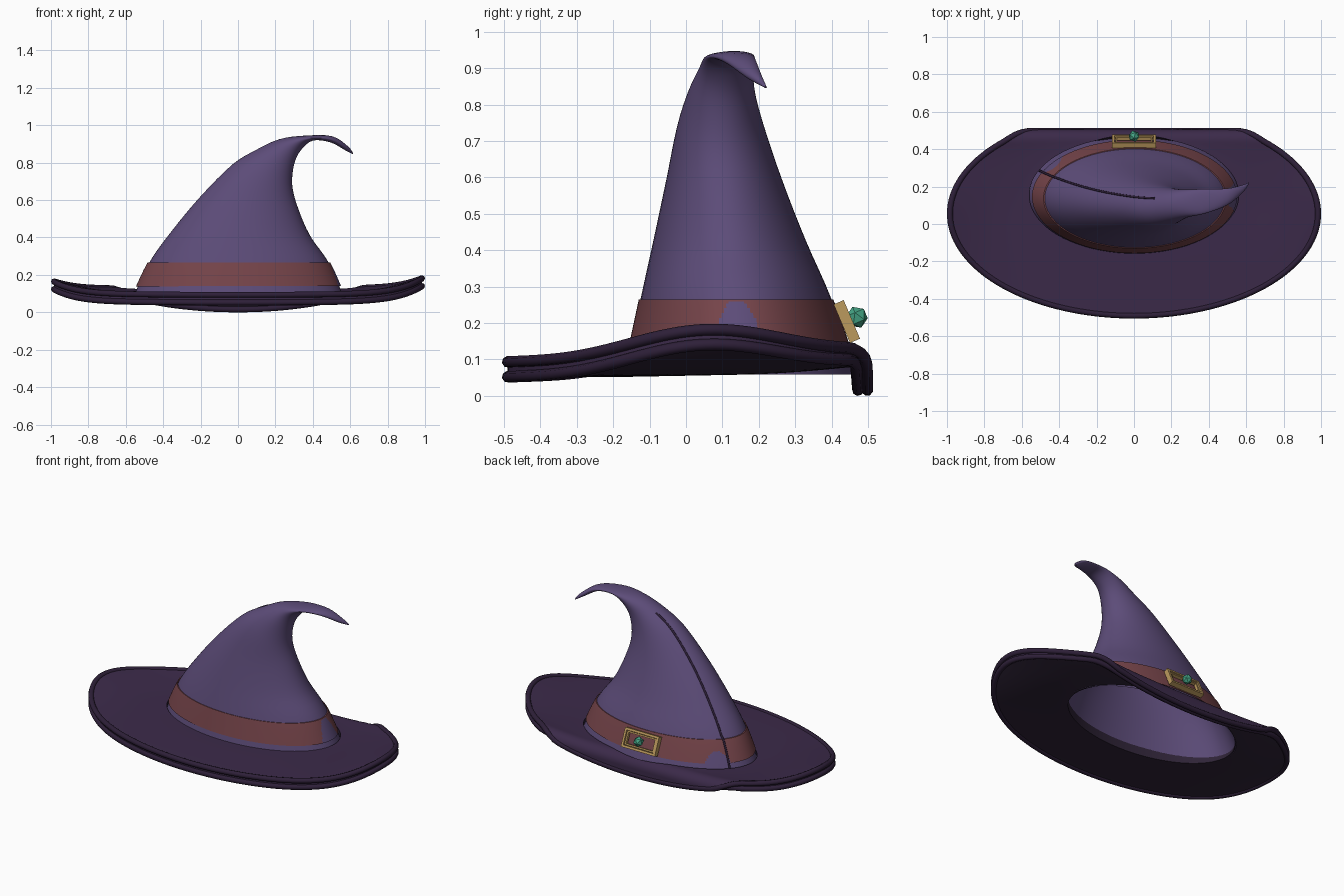
import bpy, bmesh
from math import sin, cos, pi, sqrt
from mathutils import Vector, Matrix

cube = bpy.data.objects.get("Cube")
if cube:
    bpy.data.objects.remove(cube)


def material(name, *rgb):
    m = bpy.data.materials.new(name)
    m.use_nodes = True
    m.diffuse_color = (*rgb, 1)
    m.node_tree.nodes["Principled BSDF"].inputs["Base Color"].default_value = (*rgb, 1)
    return m


PURPLE = material("crown purple", .108, .072, .19)
BRIM = material("brim dark purple", .044, .023, .067)
UNDER = material("underside deep purple", .028, .017, .038)
TRIM = material("trim dark purple", .027, .014, .04)
RED = material("band red brown", .18, .058, .068)
GOLD = material("buckle gold", .5, .32, .11)
GREEN = material("gem green", .06, .38, .24)


def finish(name, bm, mats, smooth=True):
    me = bpy.data.meshes.new(name)
    bm.to_mesh(me)
    bm.free()
    ob = bpy.data.objects.new(name, me)
    bpy.context.collection.objects.link(ob)
    for m in mats:
        me.materials.append(m)
    if smooth:
        bpy.ops.object.select_all(action='DESELECT')
        ob.select_set(True)
        bpy.context.view_layer.objects.active = ob
        bpy.ops.object.shade_smooth_by_angle(angle=.7)


def loft(name, rings, mats, rule=None, cap_end=False, wrap=False):
    """Skin closed rings of points; rule(row, column) picks the material."""
    bm = bmesh.new()
    rows = [[bm.verts.new(p) for p in ring] for ring in rings]
    n = len(rows[0])
    for i in range(len(rows) if wrap else len(rows) - 1):
        a, b = rows[i], rows[(i + 1) % len(rows)]
        for j in range(n):
            k = (j + 1) % n
            f = bm.faces.new((a[j], a[k], b[k], b[j]))
            f.material_index = rule(i, j) if rule else 0
    if cap_end:
        bm.faces.new(rows[-1])
    bmesh.ops.recalc_face_normals(bm, faces=bm.faces)
    finish(name, bm, mats)


def tube(name, pts, radius, mat, cyclic=False):
    cu = bpy.data.curves.new(name, 'CURVE')
    cu.dimensions = '3D'
    cu.bevel_depth = radius
    cu.bevel_resolution = 2
    cu.use_fill_caps = True
    sp = cu.splines.new('POLY')
    sp.points.add(len(pts) - 1)
    for q, p in zip(sp.points, pts):
        q.co = (*p, 1)
    sp.use_cyclic_u = cyclic
    cu.materials.append(mat)
    bpy.context.collection.objects.link(bpy.data.objects.new(name, cu))


# Crown sections: left x, z, right x, z, front y, back y
SECTIONS = [Vector(s) for s in (
    (-.57, .058, .575, .058, -.168, .472),
    (-.475, .265, .485, .265, -.125, .4),
    (-.35, .44, .385, .41, -.09, .33),
    (-.2, .62, .32, .56, -.055, .265),
    (-.03, .79, .29, .68, -.025, .215),
    (.1, .87, .3, .79, .005, .19),
    (.22, .925, .335, .865, .035, .185),
    (.35, .944, .4, .918, .055, .187),
    (.5, .942, .495, .908, .1, .19),
    (.585, .89, .57, .868, .165, .208),
    (.616, .85, .612, .846, .215, .222))]


def section(v):
    i = min(int(v), len(SECTIONS) - 2)
    t = v - i
    p = [SECTIONS[max(0, min(len(SECTIONS) - 1, i + k))] for k in (-1, 0, 1, 2)]
    m0, m1 = (p[2] - p[0]) / 2, (p[3] - p[1]) / 2
    t2, t3 = t * t, t ** 3
    return ((2 * t3 - 3 * t2 + 1) * p[1] + (t3 - 2 * t2 + t) * m0
            + (3 * t2 - 2 * t3) * p[2] + (t3 - t2) * m1)


def crown_point(v, a, scale=1):
    lx, lz, rx, rz, y0, y1 = section(v)
    c, s = cos(a) * scale, sin(a) * scale
    return Vector(((lx + rx) / 2 + (rx - lx) / 2 * c, (y0 + y1) / 2 + (y1 - y0) / 2 * s,
                   (lz + rz) / 2 + (rz - lz) / 2 * c))


def angles(n):
    return [2 * pi * j / n for j in range(n)]


STEPS = 4
loft("crown", [[crown_point(i / STEPS, a) for a in angles(72)]
               for i in range((len(SECTIONS) - 1) * STEPS + 1)], [PURPLE], cap_end=True)

# Band round the crown, with an arched gap at each side
N, ROWS = 240, 18
levels = [(1, 1.004)] + [(1 - .55 * i / ROWS, 1.018) for i in range(ROWS + 1)] + [(.45, 1.004)]


def band_rule(i, j):
    t = 1 - (i - .5) / ROWS
    a = 2 * pi * (j + .5) / N
    right = t < .97 and min(a, 2 * pi - a) < .02 + .22 * sqrt(max(0, 1 - t))
    left = abs(a - pi + .6) < .28 * sqrt(max(0, .5 - t))
    return int(right or left)


loft("hat_band", [[crown_point(v, a, s) for a in angles(N)] for v, s in levels],
     [RED, PURPLE], band_rule)

# Back seam
tube("crown_seam", [crown_point(.2 + i * .1, pi - .45, 1.02 if i < 9 else 1.0)
                    for i in range(49)], .006, TRIM)


# Brim: an oval, curled up at the sides and folded down at the back
def brim_point(a, s, d):
    c, n = cos(a), sin(a)
    x = c * (.56 + (.984 - .56) * s)
    y_in, y_out = .155 + .312 * n, .055 + .545 * n
    y = y_in + (y_out - y_in) * s
    z_in = .092 + .006 * n
    z_out = .1 + .02 * n + .06 * c ** 8 + .0085 * c ** 5
    z = z_in + (z_out - z_in) * s * s
    start, r = .445, .04
    e = max(0, y - start)
    bend = min(e / r, pi / 2)
    if e:
        y = start + r * sin(bend)
        z -= r * (1 - cos(bend)) + .7 * max(0, e - r * pi / 2)
    if d < 0:
        d *= 1 - .55 * max(0, n) ** 2
    return Vector((x, y + d * sin(bend), z + d * cos(bend)))


S, TOP, BOTTOM = 16, .02, -.034
profile = [(i / S, TOP) for i in range(S + 1)] + [(1 - i / S, BOTTOM) for i in range(S + 1)]
loft("brim", [[brim_point(a, s, d) for a in angles(144)] for s, d in profile],
     [BRIM, UNDER], lambda i, j: int(i > S), wrap=True)
for label, d in (("upper", .013), ("lower", -.028)):
    tube(label + "_brim_trim", [brim_point(a, 1, d) for a in angles(144)], .016, TRIM, True)

# Buckle on the back of the band
PLACE = Matrix.Translation((0, .442, .204)) @ Matrix.Rotation(.4, 4, 'X')


def frame(name, w, h, bar, depth):
    bm = bmesh.new()
    for sgn in (-1, 1):
        for loc, size in (((0, 0, sgn * (h - bar) / 2), (w, depth, bar)),
                          ((sgn * (w - bar) / 2, 0, 0), (bar, depth, h))):
            bmesh.ops.create_cube(bm, size=1, matrix=PLACE @ Matrix.Translation(loc)
                                  @ Matrix.Diagonal((*size, 1)))
    finish(name, bm, [GOLD], False)


frame("buckle_outer_frame", .235, .115, .014, .03)
frame("buckle_inner_frame", .2, .082, .009, .018)

bm = bmesh.new()
bmesh.ops.create_icosphere(bm, subdivisions=1, radius=.031,
                           matrix=PLACE @ Matrix.Translation((0, .03, 0)))
finish("buckle_gem", bm, [GREEN], False)
